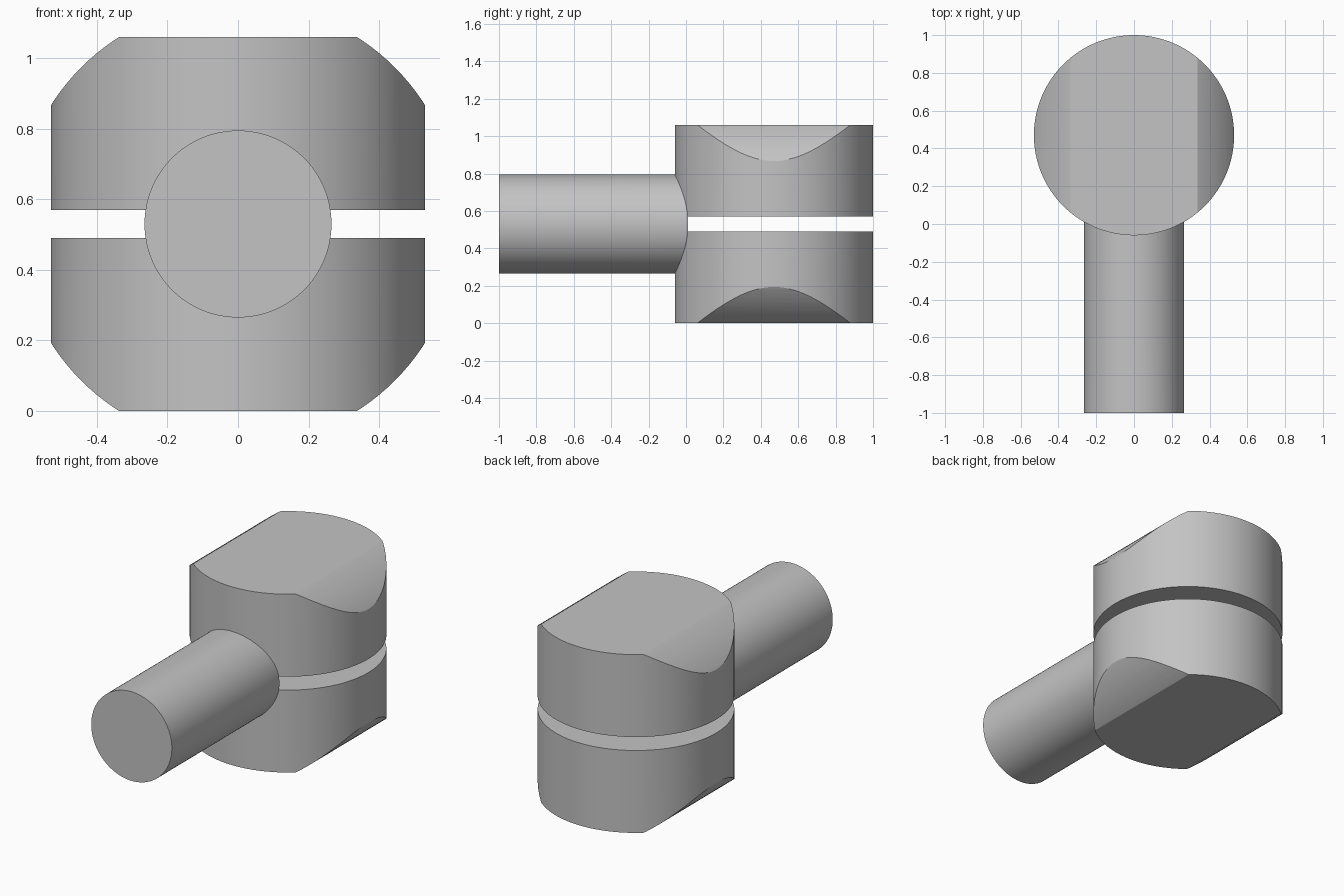
import bpy
import math
from mathutils import Matrix

if "Cube" in bpy.data.objects:
    bpy.data.objects.remove(bpy.data.objects["Cube"], do_unlink=True)

HEAD_Y, MID_Z = 0.47, 0.53
HEAD_R, ROD_R, BARREL_R = 0.53, 0.265, 0.628
SLOT_HALF = 0.04

grey = bpy.data.materials.new("plain grey")
grey.use_nodes = True
colour = (0.55, 0.55, 0.55, 1)
grey.diffuse_color = colour
grey.node_tree.nodes["Principled BSDF"].inputs["Base Color"].default_value = colour


def cylinder(name, radius, depth, centre, along_y=False):
    bpy.ops.mesh.primitive_cylinder_add(vertices=128, radius=radius, depth=depth)
    ob = bpy.context.object
    ob.name = name
    turn = Matrix.Rotation(math.pi / 2, 4, 'X') if along_y else Matrix()
    ob.data.transform(Matrix.Translation(centre) @ turn)
    ob.data.materials.append(grey)
    return ob


def boolean(ob, cutter, operation):
    cutter.hide_render = True
    mod = ob.modifiers.new(operation.lower(), 'BOOLEAN')
    mod.operation, mod.object, mod.solver = operation, cutter, 'EXACT'
    bpy.context.view_layer.objects.active = ob
    bpy.ops.object.modifier_apply(modifier=mod.name)


def smooth(ob):
    bpy.ops.object.select_all(action='DESELECT')
    ob.select_set(True)
    bpy.context.view_layer.objects.active = ob
    bpy.ops.object.shade_smooth_by_angle(angle=math.radians(20))


# Helpers: the round limit on the head's shoulders, and the full head drum
barrel = cylinder("shoulder_cutter", BARREL_R, 3, (0, HEAD_Y, MID_Z), along_y=True)
drum = cylinder("drum_cutter", HEAD_R, 2, (0, HEAD_Y, MID_Z))

# Two head halves with a thin open slot between them
half_height = MID_Z - SLOT_HALF
for name, side in (("lower_head", -1), ("upper_head", 1)):
    z = MID_Z + side * (SLOT_HALF + half_height / 2)
    half = cylinder(name, HEAD_R, half_height, (0, HEAD_Y, z))
    boolean(half, barrel, 'INTERSECT')
    smooth(half)

# Round rod, its back end hollowed to fit the head
rod = cylinder("rod", ROD_R, 1.1, (0, -0.45, MID_Z), along_y=True)
boolean(rod, drum, 'DIFFERENCE')
smooth(rod)

for helper in (barrel, drum):
    bpy.data.objects.remove(helper, do_unlink=True)
